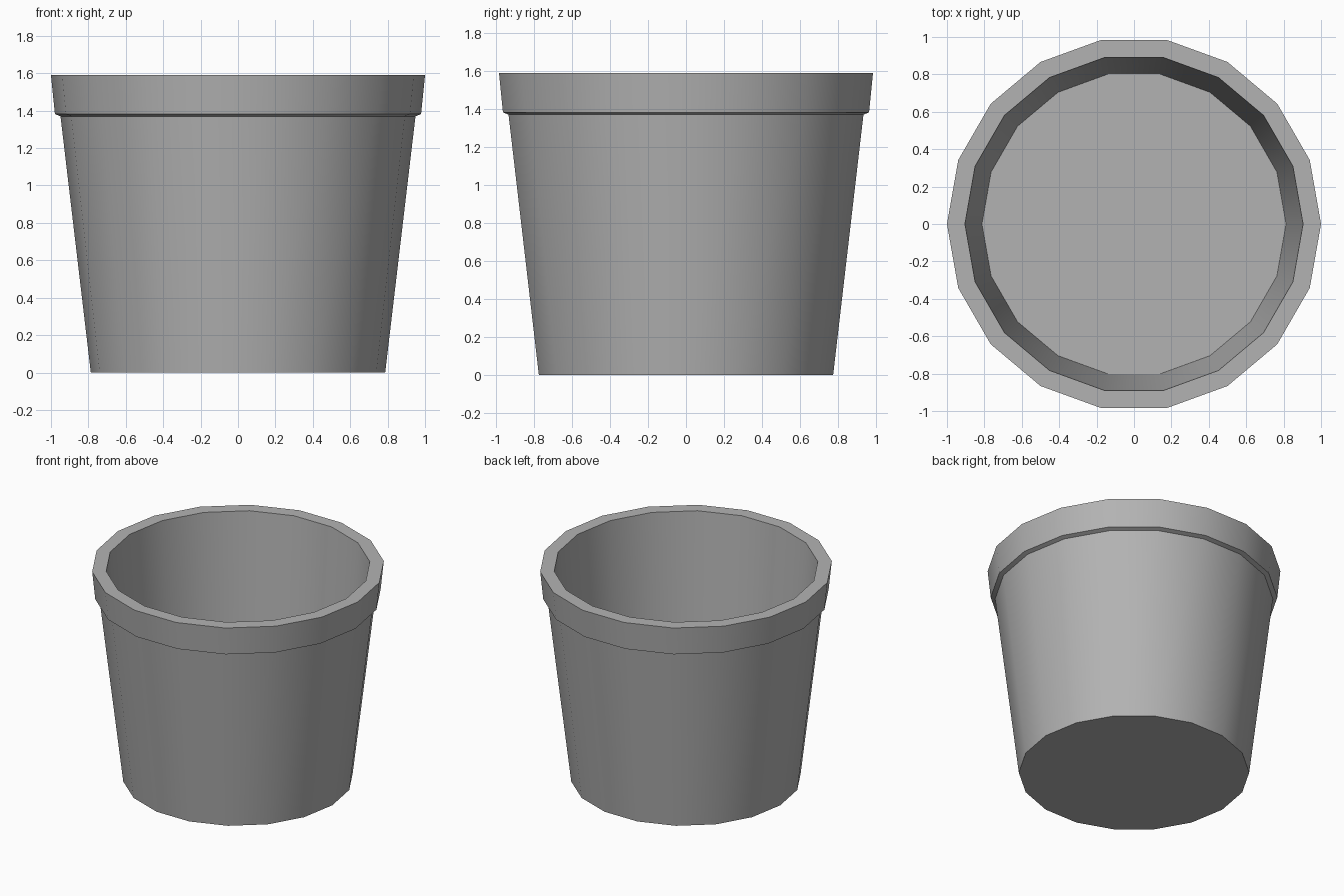
import bpy, bmesh, math

if "Cube" in bpy.data.objects:
    bpy.data.objects.remove(bpy.data.objects["Cube"])

SIDES = 18

# Half section of the pot, (radius, height), from outer base to inner floor
PROFILE = [
    (0.787, 0.0),     # base edge
    (0.949, 1.37),    # top of tapered wall
    (0.979, 1.382),   # underside of rim band
    (1.0, 1.59),      # outer rim
    (0.904, 1.59),    # inner rim
    (0.813, 0.36),    # inner floor edge
]


def ring(bm, radius, z):
    step = 2 * math.pi / SIDES
    return [bm.verts.new((radius * math.cos(i * step), radius * math.sin(i * step), z))
            for i in range(SIDES)]


# Plant pot: revolve the section, then close the base and the inner floor
bm = bmesh.new()
rings = [ring(bm, r, z) for r, z in PROFILE]
for low, high in zip(rings, rings[1:]):
    for i in range(SIDES):
        j = (i + 1) % SIDES
        bm.faces.new((low[i], low[j], high[j], high[i]))
bm.faces.new(rings[0][::-1])
bm.faces.new(rings[-1])
bmesh.ops.recalc_face_normals(bm, faces=bm.faces[:])

mesh = bpy.data.meshes.new("plant_pot")
bm.to_mesh(mesh)
bm.free()
pot = bpy.data.objects.new("plant_pot", mesh)
bpy.context.collection.objects.link(pot)

# Dark grey finish
grey = bpy.data.materials.new("dark_grey")
grey.diffuse_color = (0.45, 0.45, 0.45, 1)
grey.use_nodes = True
grey.node_tree.nodes["Principled BSDF"].inputs["Base Color"].default_value = grey.diffuse_color
mesh.materials.append(grey)

# Smooth walls with crisp rim, ledge and base edges
bpy.context.view_layer.objects.active = pot
pot.select_set(True)
bpy.ops.object.shade_smooth_by_angle(angle=math.radians(30))
